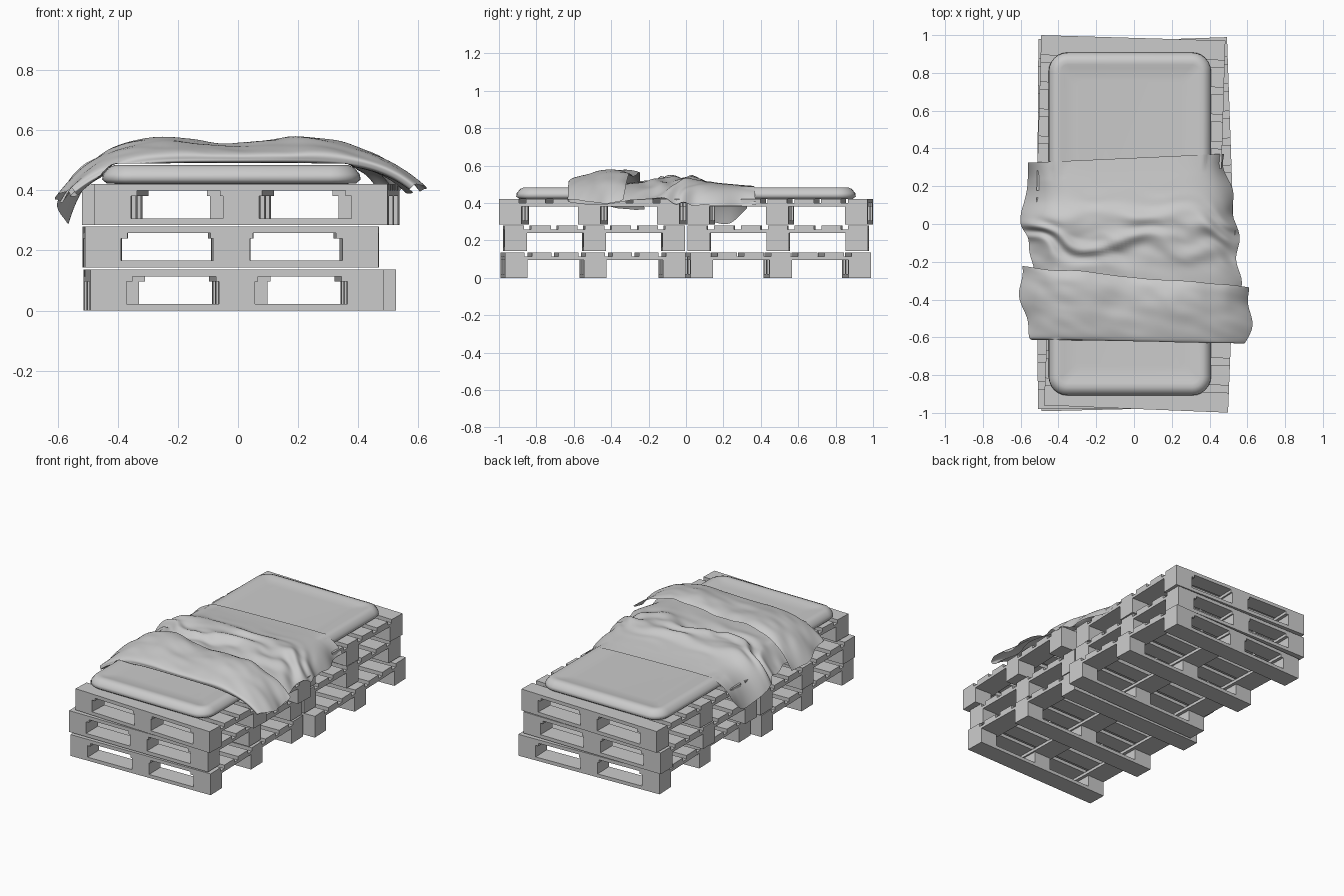
import bpy, bmesh, math
from mathutils import Matrix, Vector, noise

if "Cube" in bpy.data.objects:
    bpy.data.objects.remove(bpy.data.objects["Cube"])


def make_object(name, bm, smooth=False):
    bmesh.ops.recalc_face_normals(bm, faces=bm.faces)
    mesh = bpy.data.meshes.new(name)
    bm.to_mesh(mesh)
    bm.free()
    ob = bpy.data.objects.new(name, mesh)
    bpy.context.collection.objects.link(ob)
    if smooth:
        for p in mesh.polygons:
            p.use_smooth = True
    return ob


def box(bm, x, y, z0, z1, sx, sy):
    m = Matrix.Translation((x, y, (z0 + z1) / 2)) @ Matrix.Diagonal((sx, sy, z1 - z0, 1))
    bmesh.ops.create_cube(bm, size=1, matrix=m)


# Wooden pallet: base boards, nine blocks, stringers and seven top slats
def pallet(name, cx, cy, z, angle, w=0.975, d=0.965):
    bm = bmesh.new()
    b, s, t = 0.12, 0.105, 0.14
    for i in (-1, 0, 1):
        box(bm, 0, i * (d - b) / 2, 0, 0.022, w, b)
        box(bm, i * (w - t) / 2, 0, 0.096, 0.114, t, d)
        for j in (-1, 0, 1):
            box(bm, i * (w - b) / 2, j * (d - b) / 2, 0.022, 0.096, b, b)
    for k in range(7):
        box(bm, 0, -d / 2 + s / 2 + k * (d - s) / 6, 0.114, 0.136, w, s)
    ob = make_object(name, bm)
    ob.location = (cx, cy, z)
    ob.rotation_euler.z = math.radians(angle)


layers = [("lower", 0.0, (-0.015, -0.497, 1.4), (0.022, 0.490, 2.0)),
          ("middle", 0.144, (-0.025, -0.493, 0.5), (-0.022, 0.493, -0.4)),
          ("upper", 0.285, (0.03, -0.497, -2.3), (-0.018, 0.503, -1.7))]
for label, z, front, back in layers:
    for side, (cx, cy, a) in (("front", front), ("back", back)):
        pallet(f"{label}_{side}_pallet", cx, cy, z, a)


# Mattress: rounded rectangle rings following a soft edge profile
def ring(bm, hx, hy, r, z, cx, steps=6):
    pts = []
    for q, (sx, sy) in enumerate(((1, 1), (-1, 1), (-1, -1), (1, -1))):
        for k in range(steps + 1):
            a = math.pi / 2 * (q + k / steps)
            pts.append((cx + sx * (hx - r) + r * math.cos(a),
                        sy * (hy - r) + r * math.sin(a), z))
    return [bm.verts.new(p) for p in pts]


bm = bmesh.new()
profile = [(0.06, 0.421), (0.015, 0.423), (0.0, 0.436), (0.003, 0.453), (0.012, 0.464),
           (0.022, 0.476), (0.042, 0.484), (0.065, 0.483), (0.085, 0.477), (0.15, 0.474)]
rings = [ring(bm, 0.43 - i, 0.908 - i, max(0.1 - i, 0.03), z, -0.022) for i, z in profile]
for lo, hi in zip(rings, rings[1:]):
    for k in range(len(lo)):
        n = (k + 1) % len(lo)
        bm.faces.new((lo[k], lo[n], hi[n], hi[k]))
bm.faces.new(rings[0])
bm.faces.new(rings[-1])
make_object("mattress", bm, True)

# Blanket: rows of (y, y tilt, left x, left z, middle z, right x, right z),
# running forward over the mattress and then folding back on itself
rows = [(0.35, 0.025, -0.55, 0.37, 0.492, 0.475, 0.39),
        (0.25, 0.02, -0.575, 0.29, 0.500, 0.49, 0.385),
        (0.12, 0.0, -0.57, 0.31, 0.515, 0.525, 0.385),
        (0.0, 0.0, -0.61, 0.36, 0.545, 0.54, 0.39),
        (-0.1, 0.0, -0.55, 0.40, 0.53, 0.55, 0.41),
        (-0.25, 0.0, -0.54, 0.39, 0.512, 0.555, 0.42),
        (-0.45, 0.0, -0.55, 0.38, 0.497, 0.57, 0.39),
        (-0.595, 0.0, -0.53, 0.39, 0.492, 0.57, 0.40),
        (-0.62, -0.01, -0.535, 0.40, 0.505, 0.585, 0.41),
        (-0.60, -0.015, -0.55, 0.41, 0.528, 0.60, 0.42),
        (-0.47, -0.02, -0.59, 0.39, 0.560, 0.62, 0.40),
        (-0.34, -0.035, -0.60, 0.36, 0.565, 0.61, 0.40),
        (-0.282, -0.05, -0.60, 0.36, 0.547, 0.60, 0.42)]


def spline(t):
    i = min(int(t), len(rows) - 2)
    f = t - i
    p = [Vector(rows[max(0, min(len(rows) - 1, i + k))]) for k in (-1, 0, 1, 2)]
    return 0.5 * (2 * p[1] + (p[2] - p[0]) * f
                  + (2 * p[0] - 5 * p[1] + 4 * p[2] - p[3]) * f * f
                  + (3 * p[1] - p[0] - 3 * p[2] + p[3]) * f ** 3)


def blanket_point(t, u):
    y, tilt, xl, zl, zc, xr, zr = spline(t)
    xe, ze = (xl, zl) if u < 0 else (xr, zr)
    e = abs(math.sin(u * math.pi / 2))
    x = xe * e
    power = 8 - 3.2 * max(0, min(1, (t - 1) / 3))
    z = ze + (zc - ze) * (1 - e ** power)
    y += tilt * x / 0.55
    # broad humps, diagonal creases in the bunched middle, wavy hanging edges
    fold = max(0, min(1, (t - 8) / 2))
    bunch = math.exp(-((y + 0.08) / 0.14) ** 2) * (1 - fold) * (1 - max(0, min(1, t - 5)))
    n = noise.noise(Vector((x * 4, y * 5, t * 0.2)))
    fine = noise.noise(Vector((x * 8 + 3, y * 14 + x * 4, 5)))
    z -= 0.010 * fold * math.cos(x * 11) * (1 - e ** 3)
    z += bunch * 0.013 * math.sin(38 * (y + 0.25 * x) + 7 * n)
    z += (0.5 * bunch + 0.4 * fold) * 0.03 * n + (bunch + 0.6 * fold) * 0.016 * fine
    # keep the cloth resting above the mattress
    over = max(0, abs(x + 0.022) - 0.38) / 0.05
    if over < 1.1:
        z = max(z, 0.489 - 0.04 * over ** 2 + 0.015 * fold)
    x += 0.02 * e ** 6 * math.sin(y * 26 + (2 if u < 0 else 0)) * (0.6 if u < 0 else -0.6)
    y += 0.02 * (bunch + 0.6 * fold) * noise.noise(Vector((x * 5, 7, t * 0.3)))
    return (x, y, z)


bm = bmesh.new()
nt, nu = 120, 80
grid = [[bm.verts.new(blanket_point((len(rows) - 1) * i / nt, 2 * j / nu - 1))
         for j in range(nu + 1)] for i in range(nt + 1)]
for i in range(nt):
    for j in range(nu):
        bm.faces.new((grid[i][j], grid[i][j + 1], grid[i + 1][j + 1], grid[i + 1][j]))
make_object("blanket", bm, True)
